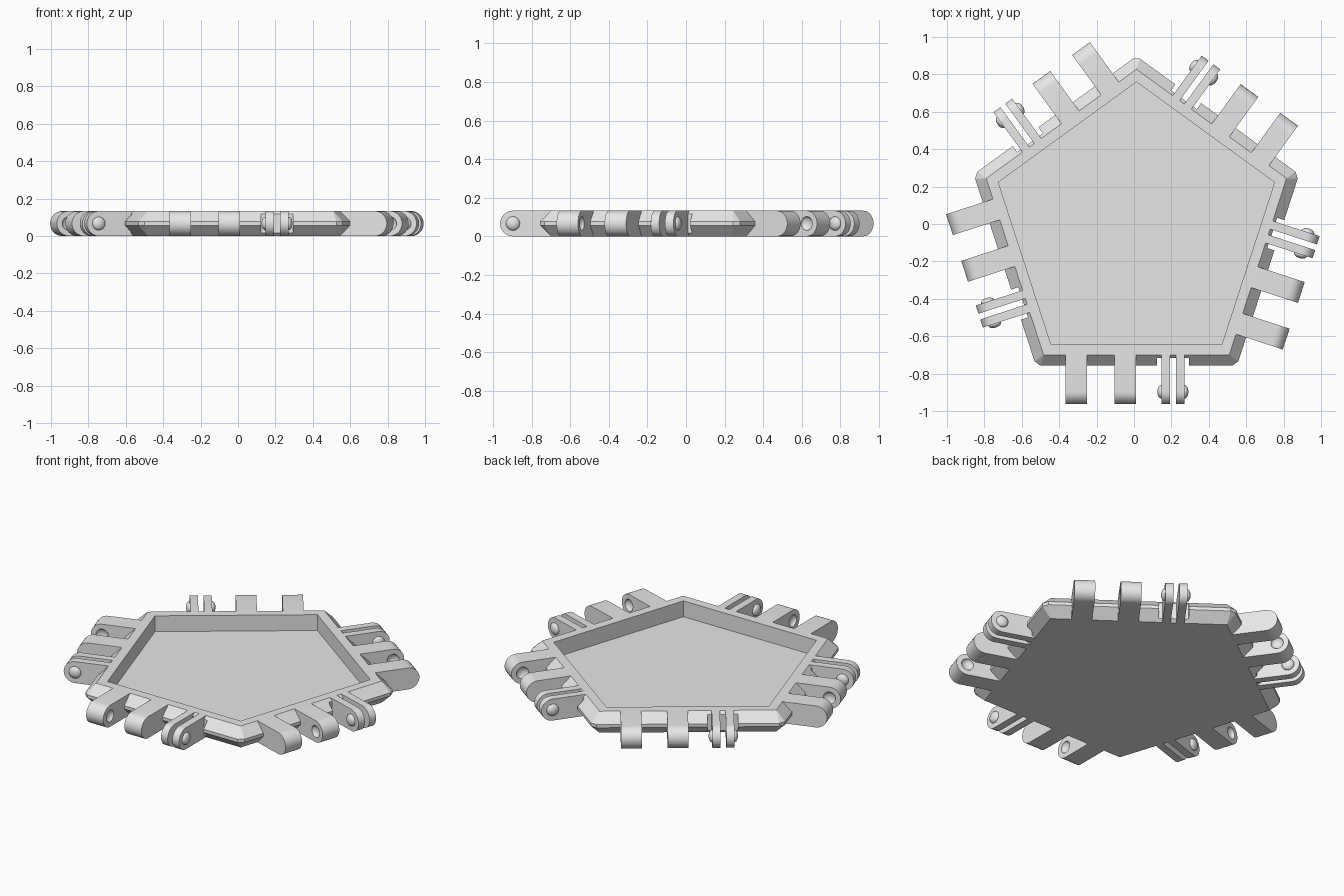
import bpy, bmesh
from math import cos, sin, pi, radians
from mathutils import Vector, Matrix

if "Cube" in bpy.data.objects:
    bpy.data.objects.remove(bpy.data.objects["Cube"])

CENTRE = Vector((0.013, -0.017, 0))
HEIGHT = 0.133
HALF = HEIGHT / 2
RIM, PIVOT = 0.683, 0.88          # distances outward from the centre
KNUCKLES = [(-0.38, -0.263), (-0.118, -0.001)]
ARMS = [(0.133, 0.179), (0.211, 0.257)]

grey = bpy.data.materials.new("plain grey")
grey.use_nodes = True
COLOUR = (0.8, 0.8, 0.8, 1)
grey.diffuse_color = COLOUR
grey.node_tree.nodes["Principled BSDF"].inputs["Base Color"].default_value = COLOUR


def make_object(name, bm):
    bmesh.ops.recalc_face_normals(bm, faces=bm.faces)
    mesh = bpy.data.meshes.new(name)
    bm.to_mesh(mesh)
    bm.free()
    mesh.materials.append(grey)
    obj = bpy.data.objects.new(name, mesh)
    obj.location = CENTRE
    bpy.context.collection.objects.link(obj)
    return obj


def activate(obj):
    bpy.ops.object.select_all(action='DESELECT')
    obj.select_set(True)
    bpy.context.view_layer.objects.active = obj


def cut(obj, cutter):
    cutter.hide_render = True
    mod = obj.modifiers.new("cut", 'BOOLEAN')
    mod.operation = 'DIFFERENCE'
    mod.solver = 'EXACT'
    mod.object = cutter
    activate(obj)
    bpy.ops.object.modifier_apply(modifier=mod.name)
    bpy.data.objects.remove(cutter)


def smooth(obj):
    activate(obj)
    bpy.ops.object.shade_smooth_by_angle(angle=radians(30))


def add_lug(bm, u0, u1):
    """Bar pointing to -y with a round end, from u0 to u1 along x."""
    outline = [(-RIM, HEIGHT), (-RIM, 0)]
    for i in range(17):
        a = pi * i / 16
        outline.append((-PIVOT - HALF * sin(a), HALF - HALF * cos(a)))
    face = bm.faces.new([bm.verts.new((u0, y, z)) for y, z in outline])
    ext = bmesh.ops.extrude_face_region(bm, geom=[face], use_keep_orig=True)
    verts = [v for v in ext["geom"] if isinstance(v, bmesh.types.BMVert)]
    bmesh.ops.translate(bm, verts=verts, vec=(u1 - u0, 0, 0))


def add_button(bm, u):
    """Flattened ball on the pivot axis."""
    m = (Matrix.Translation((u, -PIVOT, HALF))
         @ Matrix.Diagonal((0.021, 0.036, 0.036, 1))
         @ Matrix.Rotation(pi / 2, 4, 'Y'))
    bmesh.ops.create_uvsphere(bm, u_segments=24, v_segments=12, radius=1, matrix=m)


def ring(bm, apothem, z, chamfer):
    """Pentagon ring with two points at each corner."""
    corners = [Vector((cos(a), sin(a), 0)) * apothem / cos(pi / 5)
               for a in (pi / 2 + 2 * pi * k / 5 for k in range(5))]
    verts = []
    for k, c in enumerate(corners):
        for other in (corners[k - 1], corners[(k + 1) % 5]):
            p = c + (other - c).normalized() * chamfer
            verts.append(bm.verts.new((p.x, p.y, z)))
    return verts


# Tray: bevelled pentagon rim with a sunken floor
bm = bmesh.new()
rings = [ring(bm, *r) for r in (
    (RIM, 0, 0), (0.74, 0.057, 0.024), (0.74, 0.077, 0.024),
    (RIM, HEIGHT, 0), (0.628, HEIGHT, 0), (0.628, 0.035, 0))]
for low, high in zip(rings, rings[1:]):
    for i in range(10):
        j = (i + 1) % 10
        bm.faces.new((low[i], low[j], high[j], high[i]))
bm.faces.new(rings[0])
bm.faces.new(rings[-1])
bmesh.ops.remove_doubles(bm, verts=bm.verts, dist=0.0005)
tray = make_object("tray", bm)

# Notches in the rim around the thin arms
bm = bmesh.new()
for k in range(5):
    m = (Matrix.Rotation(2 * pi * k / 5, 4, 'Z')
         @ Matrix.Translation((0.195, -0.8, HALF))
         @ Matrix.Diagonal((0.17, 0.2, 0.4, 1)))
    bmesh.ops.create_cube(bm, size=1, matrix=m)
cut(tray, make_object("notch_cutter", bm))

# Wide knuckles with facing sockets
bm = bmesh.new()
for u0, u1 in KNUCKLES:
    add_lug(bm, u0, u1)
knuckles = make_object("wide_knuckles_1", bm)
bm = bmesh.new()
add_button(bm, KNUCKLES[0][1])
add_button(bm, KNUCKLES[1][0])
cut(knuckles, make_object("socket_cutter", bm))
smooth(knuckles)

# Thin snap arms
bm = bmesh.new()
for u0, u1 in ARMS:
    add_lug(bm, u0, u1)
arms = make_object("snap_arms_1", bm)
smooth(arms)

# Round buttons on the outer faces of the arms
bm = bmesh.new()
add_button(bm, ARMS[0][0])
add_button(bm, ARMS[1][1])
buttons = make_object("snap_buttons_1", bm)
smooth(buttons)

# Repeat the hinge parts on the other four sides
for part in (knuckles, arms, buttons):
    for k in range(1, 5):
        copy = part.copy()
        copy.name = part.name[:-1] + str(k + 1)
        copy.rotation_euler.z = 2 * pi * k / 5
        bpy.context.collection.objects.link(copy)
